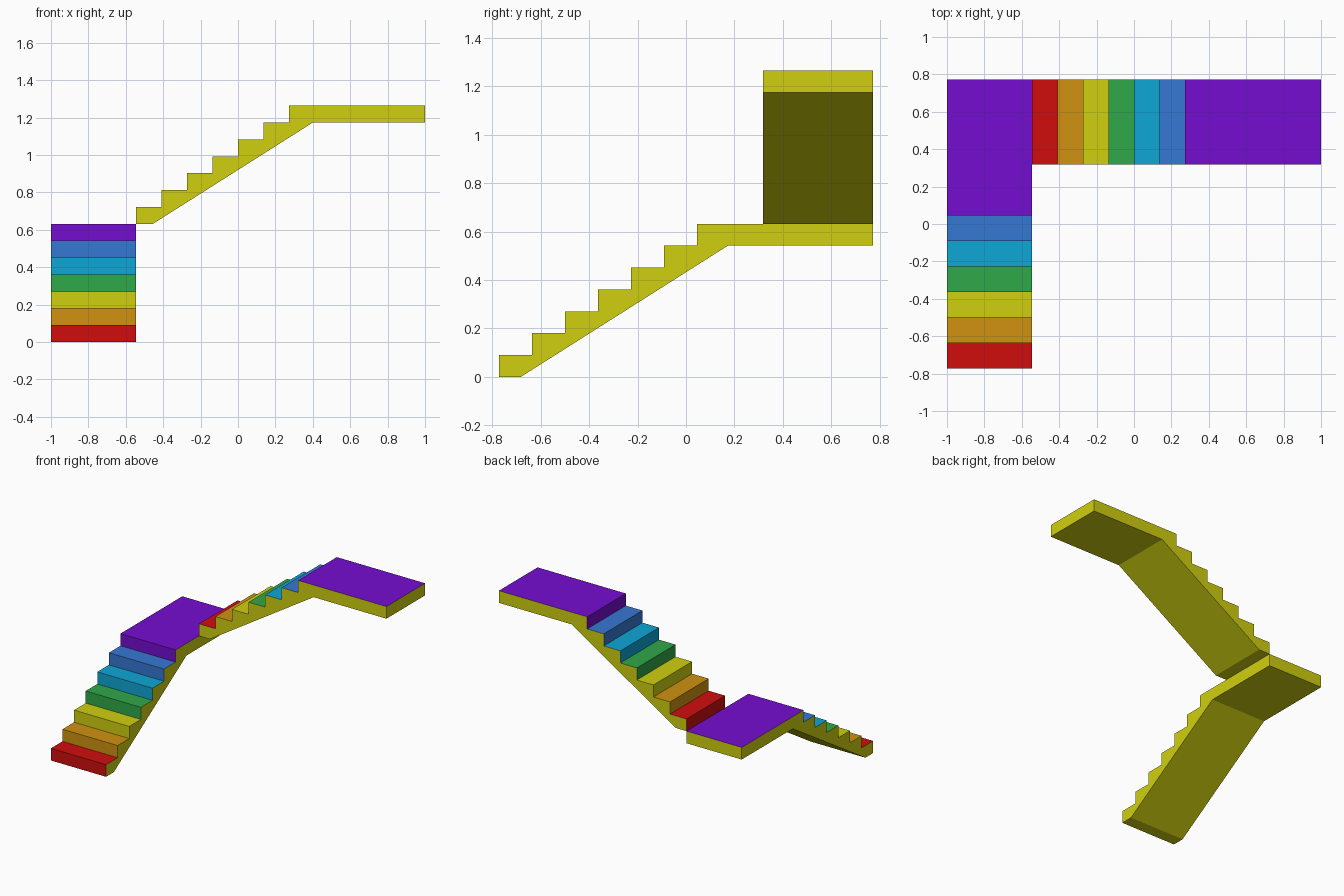
import bpy, bmesh
from mathutils import Vector

if "Cube" in bpy.data.objects:
    bpy.data.objects.remove(bpy.data.objects["Cube"])

STEPS = 7
RISE = 0.6320 / STEPS
RUN = 0.13636
WIDTH = 0.4546
LENGTH = 1.5455      # six treads plus landing


def srgb(*c):
    return tuple(((v / 255 + 0.055) / 1.055) ** 2.4 if v > 10 else v / 3294.6 for v in c) + (1.0,)


# One colour per step, from the bottom step to the landing
PALETTE = [("red", (208, 13, 13)), ("orange", (208, 146, 16)), ("yellow", (208, 208, 16)),
           ("green", (48, 168, 73)), ("cyan", (14, 166, 213)), ("blue", (54, 120, 210)),
           ("purple", (117, 13, 208))]
MATERIALS = []
for name, rgb in PALETTE:
    mat = bpy.data.materials.new(name)
    mat.diffuse_color = srgb(*rgb)
    mat.use_nodes = True
    mat.node_tree.nodes["Principled BSDF"].inputs["Base Color"].default_value = mat.diffuse_color
    MATERIALS.append(mat)
YELLOW = 2


def flight(name, origin, along, across):
    """Stepped profile with sloping soffit and landing, swept over the width."""
    profile, colours = [], []
    for i in range(STEPS):
        profile += [(i * RUN, i * RISE), (i * RUN, (i + 1) * RISE)]
        colours += [i, i]                                # riser and tread
    top = STEPS * RISE
    profile += [(LENGTH, top), (LENGTH, top - RISE), (0.946, top - RISE), (0.091, 0)]
    colours += [YELLOW] * 4                              # end, soffits, foot

    bm = bmesh.new()
    near = [bm.verts.new(origin + along * d + Vector((0, 0, z))) for d, z in profile]
    far = [bm.verts.new(v.co + across * WIDTH) for v in near]
    n = len(profile)
    for i in range(n):
        j = (i + 1) % n
        bm.faces.new((near[i], near[j], far[j], far[i])).material_index = colours[i]
    for side in (near, far):                             # plain yellow sides
        bm.faces.new(side).material_index = YELLOW
    bmesh.ops.recalc_face_normals(bm, faces=bm.faces)

    mesh = bpy.data.meshes.new(name)
    bm.to_mesh(mesh)
    bm.free()
    for mat in MATERIALS:
        mesh.materials.append(mat)
    obj = bpy.data.objects.new(name, mesh)
    bpy.context.collection.objects.link(obj)


X, Y = Vector((1, 0, 0)), Vector((0, 1, 0))
# Lower flight climbs to the back, upper flight turns right from its landing
flight("lower_flight", Vector((-1, -LENGTH / 2, 0)), Y, X)
flight("upper_flight", Vector((1 - LENGTH, LENGTH / 2 - WIDTH, STEPS * RISE)), X, Y)
